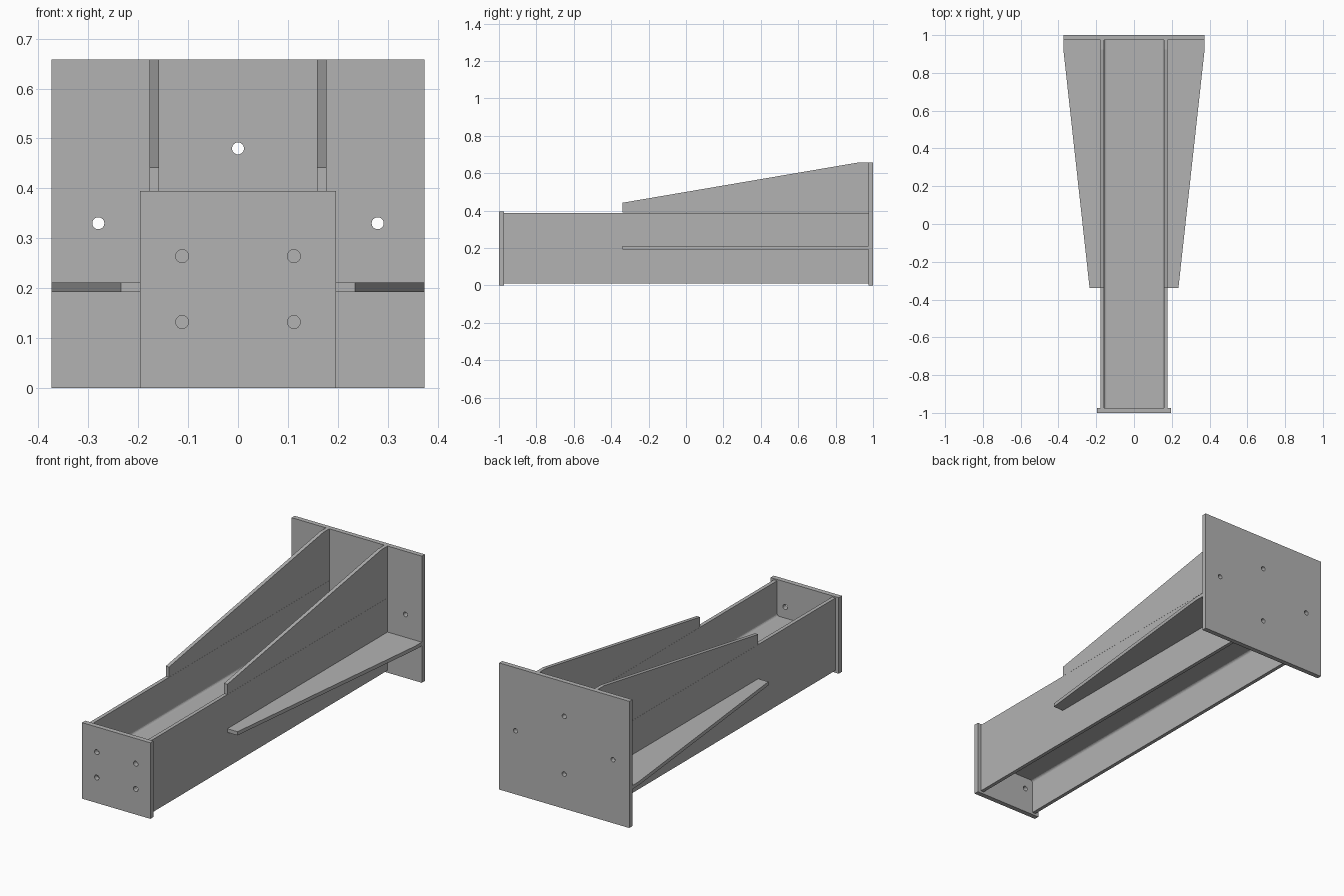
import bpy, bmesh, math
from mathutils import Vector

cube = bpy.data.objects.get("Cube")
if cube:
    bpy.data.objects.remove(cube, do_unlink=True)

steel = bpy.data.materials.new("steel grey")
steel.use_nodes = True
GREY = (0.45, 0.45, 0.45, 1)
steel.diffuse_color = GREY
steel.node_tree.nodes["Principled BSDF"].inputs["Base Color"].default_value = GREY


def prism(name, outline, direction):
    """Extrude a closed outline along a direction."""
    bm = bmesh.new()
    face = bm.faces.new([bm.verts.new(p) for p in outline])
    new = bmesh.ops.extrude_face_region(bm, geom=[face])["geom"]
    bmesh.ops.translate(bm, vec=Vector(direction),
                        verts=[v for v in new if isinstance(v, bmesh.types.BMVert)])
    bmesh.ops.recalc_face_normals(bm, faces=bm.faces)
    mesh = bpy.data.meshes.new(name)
    bm.to_mesh(mesh)
    bm.free()
    mesh.materials.append(steel)
    obj = bpy.data.objects.new(name, mesh)
    bpy.context.collection.objects.link(obj)
    return obj


def drilled_plate(name, half_width, height, y0, y1, holes, radius):
    """Upright plate with round bolt holes cut through it."""
    w = half_width
    plate = prism(name, [(-w, y0, 0), (w, y0, 0), (w, y0, height), (-w, y0, height)],
                  (0, y1 - y0, 0))
    for i, (x, z) in enumerate(holes):
        ring = [(x + radius * math.cos(a), y0 - 0.05, z + radius * math.sin(a))
                for a in (math.tau * k / 32 for k in range(32))]
        cutter = prism(f"{name}_hole_cutter_{i + 1}", ring, (0, y1 - y0 + 0.1, 0))
        cutter.hide_render = True
        cutter.hide_set(True)
        cutter.display_type = 'WIRE'
        cut = plate.modifiers.new("bolt hole", 'BOOLEAN')
        cut.operation = 'DIFFERENCE'
        cut.solver = 'EXACT'
        cut.object = cutter
    # Bake the holes, then drop the cutters
    bpy.context.view_layer.update()
    baked = bpy.data.meshes.new_from_object(
        plate.evaluated_get(bpy.context.evaluated_depsgraph_get()))
    cutters = [m.object for m in plate.modifiers]
    plate.modifiers.clear()
    plate.data = baked
    for c in cutters:
        bpy.data.objects.remove(c, do_unlink=True)
    return plate


# Key dimensions
FRONT, BACK = -0.974, 0.975
INNER, OUTER = 0.158, 0.177
LOW, HIGH, MID = 0.012, 0.389, 0.2
WEB, FILLET = 0.0065, 0.012
RIB_START, RIB_BEND = -0.34, 0.925

# H-section beam: one quarter of the profile, mirrored round the centre
half_height = (HIGH - LOW) / 2
quarter = [(OUTER, half_height), (INNER, half_height)]
for k in range(5):
    a = math.radians(90 * k / 4)
    quarter.append((INNER - FILLET + FILLET * math.cos(a),
                    WEB + FILLET - FILLET * math.sin(a)))
upper = quarter + [(-x, z) for x, z in reversed(quarter)]
profile = upper + [(x, -z) for x, z in reversed(upper)]
prism("beam", [(x, FRONT, MID + z) for x, z in profile], (0, BACK - FRONT, 0))

# End plates
drilled_plate("front_plate", 0.196, 0.395, -1, FRONT,
              [(x, z) for x in (-0.112, 0.112) for z in (0.132, 0.264)], 0.013)
drilled_plate("back_plate", 0.374, 0.658, BACK, 1,
              [(0, 0.48), (0, 0.18), (-0.28, 0.33), (0.28, 0.33)], 0.012)

# Tapered stiffeners on each side
for side, label in ((1, "left"), (-1, "right")):
    prism(f"{label}_upper_gusset",
          [(side * INNER, y, z) for y, z in ((RIB_START, HIGH), (RIB_START, 0.442),
                                             (RIB_BEND, 0.658), (BACK, 0.658), (BACK, HIGH))],
          (side * (OUTER - INNER), 0, 0))
    prism(f"{label}_side_rib",
          [(side * x, y, 0.192) for x, y in ((OUTER, RIB_START), (0.235, RIB_START),
                                             (0.374, RIB_BEND), (0.374, BACK), (OUTER, BACK))],
          (0, 0, 0.019))
